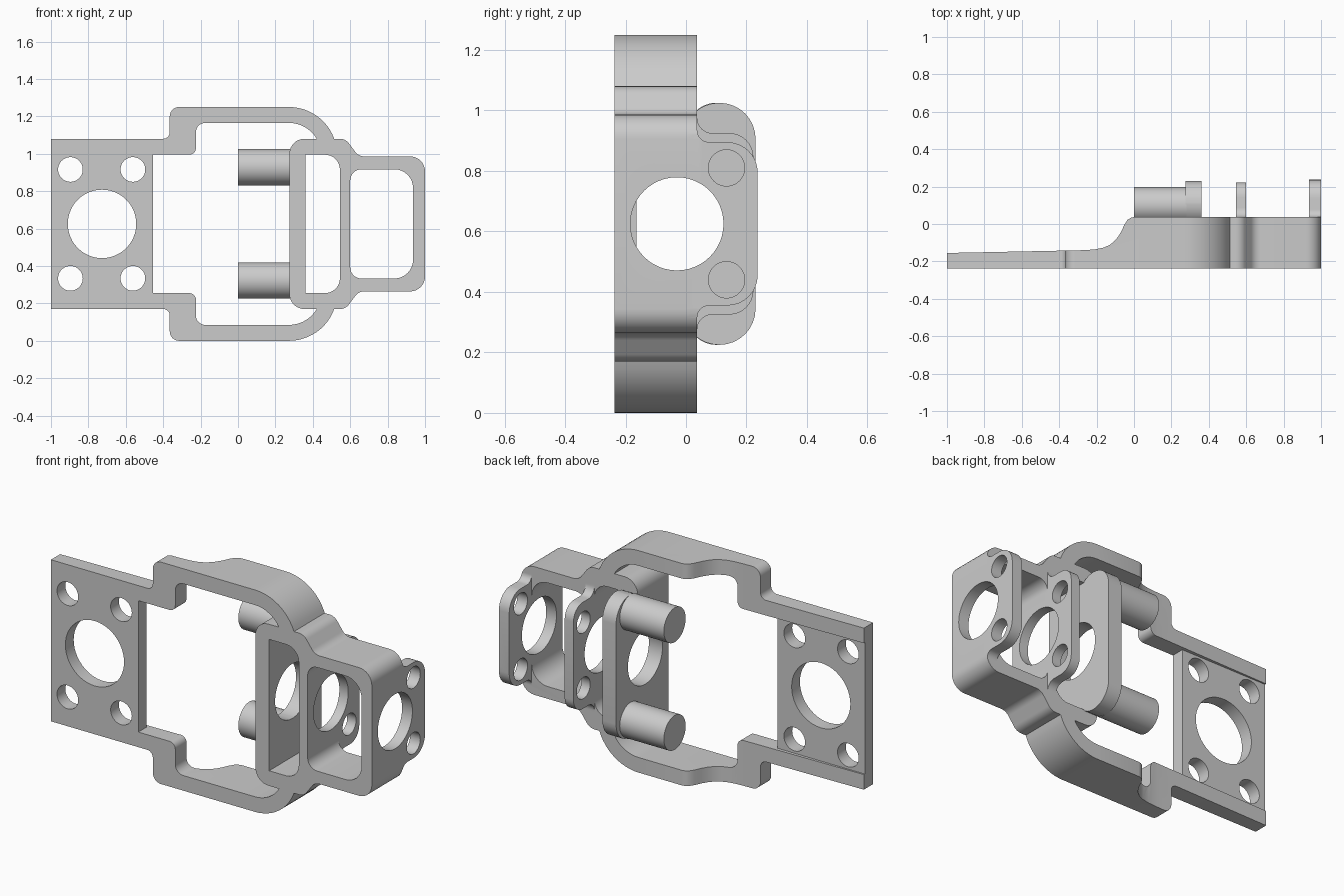
import bpy, bmesh, math
from mathutils import Vector

if "Cube" in bpy.data.objects:
    bpy.data.objects.remove(bpy.data.objects["Cube"])

MID = 0.625          # height of the mirror plane
FRONT, BACK = -0.237, 0.037

metal = bpy.data.materials.new("plain_grey")
metal.diffuse_color = (0.6, 0.6, 0.6, 1)
metal.use_nodes = True
metal.node_tree.nodes["Principled BSDF"].inputs["Base Color"].default_value = metal.diffuse_color


def fillet(corners, steps=8):
    """Round each (u, w, r) corner of a closed outline."""
    out, n = [], len(corners)
    for i, (u, w, r) in enumerate(corners):
        if r == 0:
            out.append((u, w))
            continue
        p = Vector((u, w, 0))
        q, s = corners[i - 1], corners[(i + 1) % n]
        a = (Vector((q[0], q[1], 0)) - p).normalized()
        b = (Vector((s[0], s[1], 0)) - p).normalized()
        half = math.acos(max(-1, min(1, a.dot(b)))) / 2
        c = p + (a + b).normalized() * (r / math.sin(half))
        d = r / math.tan(half)
        va, vb = p + a * d - c, p + b * d - c
        a0 = math.atan2(va.y, va.x)
        turn = (math.atan2(vb.y, vb.x) - a0 + math.pi) % math.tau - math.pi
        out += [(c.x + r * math.cos(a0 + turn * k / steps),
                 c.y + r * math.sin(a0 + turn * k / steps)) for k in range(steps + 1)]
    return out


def mirrored(upper):
    """Close an upper half outline with its mirror image."""
    return fillet(upper + [(u, -w, r) for u, w, r in reversed(upper)])


def arc(cx, cz, r, a0, a1, n=12):
    return [(cx + r * math.cos(math.radians(a0 + (a1 - a0) * k / n)),
             cz + r * math.sin(math.radians(a0 + (a1 - a0) * k / n)), 0) for k in range(n + 1)]


def circle(u, w, r, n=48):
    return [(u + r * math.cos(math.tau * k / n), w + r * math.sin(math.tau * k / n)) for k in range(n)]


def prism(name, pts, axis, lo, hi):
    """Extrude a flat outline along an axis; heights count from MID."""
    place = {"x": lambda u, w, t: (t, u, w + MID),
             "y": lambda u, w, t: (u, t, w + MID),
             "z": lambda u, w, t: (u, w, t + MID)}[axis]
    bm = bmesh.new()
    rings = [[bm.verts.new(place(p[0], p[1], t)) for p in pts] for t in (lo, hi)]
    bm.faces.new(rings[0])
    bm.faces.new(rings[1])
    n = len(pts)
    for i in range(n):
        j = (i + 1) % n
        bm.faces.new((rings[0][i], rings[0][j], rings[1][j], rings[1][i]))
    bmesh.ops.recalc_face_normals(bm, faces=bm.faces)
    me = bpy.data.meshes.new(name)
    bm.to_mesh(me)
    bm.free()
    ob = bpy.data.objects.new(name, me)
    me.materials.append(metal)
    bpy.context.collection.objects.link(ob)
    return ob


def combine(ob, other, op):
    """Apply a boolean and discard the helper."""
    m = ob.modifiers.new("bool", "BOOLEAN")
    m.object, m.operation, m.solver = other, op, "EXACT"
    bpy.context.view_layer.objects.active = ob
    bpy.ops.object.modifier_apply(modifier=m.name)
    bpy.data.objects.remove(other, do_unlink=True)


# Bracket silhouette
outline = mirrored([(-1, .455, 0), (-.365, .455, .035), (-.365, .625, .05)]
                   + arc(.272, .367, .258, 90, 20)
                   + [(.575, .455, .06), (.645, .361, .06), (1, .361, .08)])
body = prism("bracket_body", outline, "y", FRONT, BACK)

# Side profile: thin mounting end, swept up to the deep end
profile = [(-1.1, -.5), (1.1, -.5), (1.1, BACK + .1), (.0, BACK + .1), (.0, .037), (-.015, .034),
           (-.035, .022), (-.052, -.005), (-.068, -.04), (-.085, -.068), (-.105, -.092),
           (-.13, -.112), (-.165, -.127), (-.21, -.136), (-.27, -.14), (-.365, -.142), (-1.1, -.157)]
combine(body, prism("cut", profile, "z", -1, 1), "INTERSECT")

# Three windows through the frame
windows = [
    mirrored([(-.455, .37, 0), (-.225, .37, .035), (-.225, .54, .05)]
             + arc(.272, .367, .173, 90, 30.6) + [(.275, .455, .08)]),
    mirrored([(.36, .37, 0), (.545, .37, .08)]),
    mirrored([(.60, .292, .06), (.936, .292, .1)]),
]
for w in windows:
    combine(body, prism("cut", w, "y", -.5, .5), "DIFFERENCE")

# Shallow recess on the back of the mounting plate
recess = [(-1.1, -.37), (-.44, -.37), (-.44, .37), (-1.1, .37)]
combine(body, prism("cut", recess, "y", -.163, 0), "DIFFERENCE")

# Mounting plate holes
for x, z, r in [(-.727, 0, .183)] + [(x, z, .066) for x in (-.896, -.562) for z in (-.291, .291)]:
    combine(body, prism("cut", circle(x, z, r), "y", -.5, .5), "DIFFERENCE")

# Rear tabs on the three cross walls
tab_a = mirrored([(-.01, .40, .119), (.23, .40, .119)])
tab_b = mirrored([(0, .36, 0), (BACK, .36, 0), (BACK, .30, .05), (.223, .30, .08)])
tab_c = mirrored([(0, .32, 0), (BACK, .32, 0), (BACK, .27, .04), (.237, .27, .1)])
for pts, x0, x1 in ((tab_a, .275, .36), (tab_b, .545, .60), (tab_c, .936, 1)):
    tab = prism("tab", pts, "x", x0, x1)
    if x1 == 1:
        combine(tab, prism("cut", outline, "y", -.5, .5), "INTERSECT")
    combine(body, tab, "UNION")

# Large bore through all walls, small bores through the outer two
combine(body, prism("cut", circle(-.03, 0, .154), "x", .2, 1.2), "DIFFERENCE")
for z in (-.185, .185):
    combine(body, prism("cut", circle(.134, z, .06), "x", .45, 1.2), "DIFFERENCE")

# Pegs
parts = [body]
for name, z in (("upper_peg", .303), ("lower_peg", -.303)):
    parts.append(prism(name, circle(.1, z, .097), "x", 0, .28))

for ob in parts:
    bpy.ops.object.select_all(action="DESELECT")
    ob.select_set(True)
    bpy.context.view_layer.objects.active = ob
    bpy.ops.object.shade_smooth_by_angle(angle=math.radians(30))
